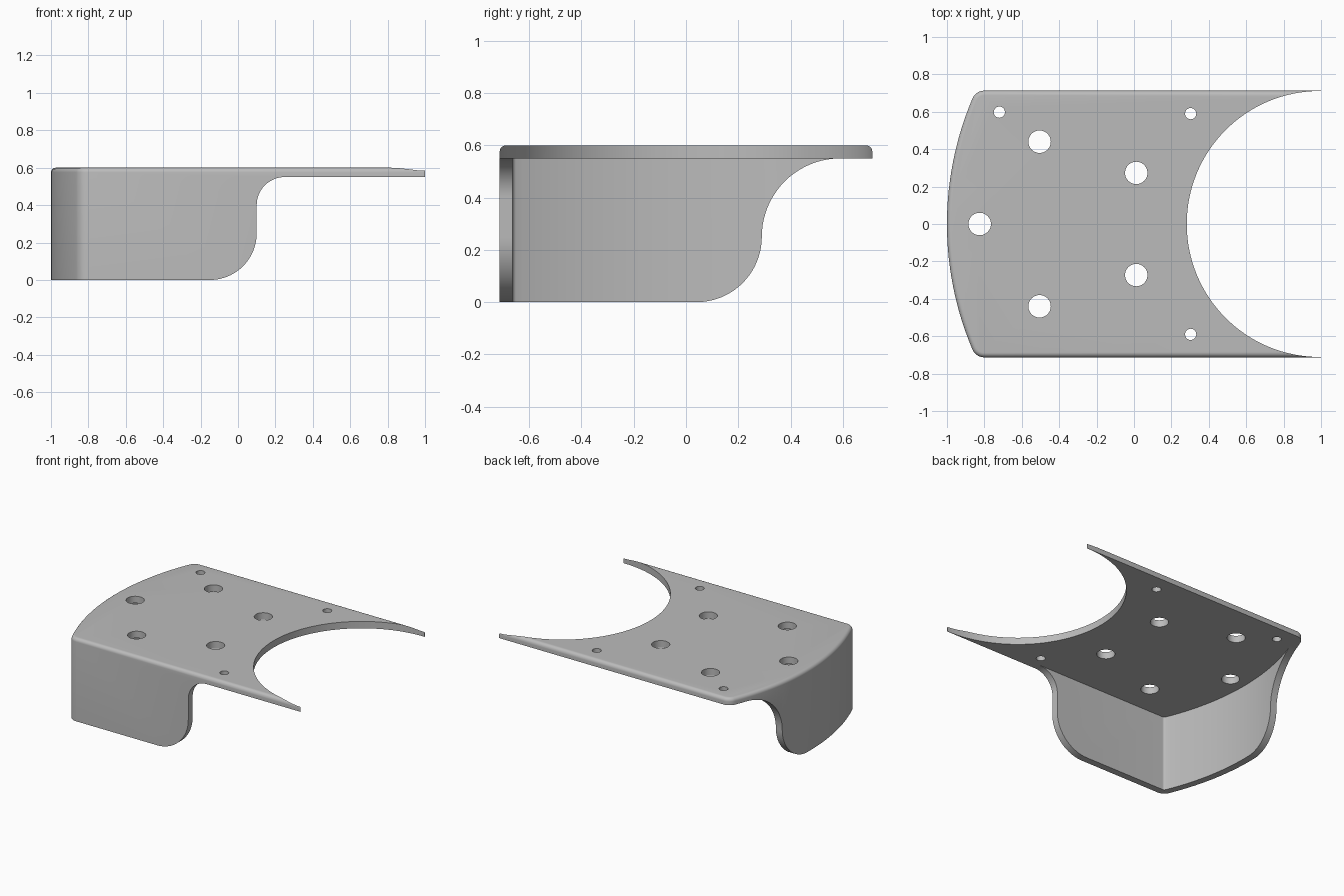
import bpy, bmesh
from math import sin, cos, pi, asin, sqrt, radians
from mathutils import Vector

old = bpy.data.objects.get("Cube")
if old:
    bpy.data.objects.remove(old, do_unlink=True)

HALF_W, BOW_R, BOW_X = 0.713, 1.72, 0.72
PLATE_Z, TOP, WALL, ROUND = 0.55, 0.6, 0.05, 0.025

grey = bpy.data.materials.new("plain grey")
grey.use_nodes = True
grey.diffuse_color = (0.5, 0.5, 0.5, 1)
grey.node_tree.nodes["Principled BSDF"].inputs["Base Color"].default_value = (0.5, 0.5, 0.5, 1)


def arc(cx, cy, r, a0, a1, n):
    return [(cx + r * cos(a0 + (a1 - a0) * i / n), cy + r * sin(a0 + (a1 - a0) * i / n))
            for i in range(n + 1)]


def loft(name, rings):
    """Closed solid through rings that share a point count."""
    bm = bmesh.new()
    loops = [[bm.verts.new(p) for p in ring] for ring in rings]
    bm.faces.new(loops[0])
    bm.faces.new(loops[-1])
    n = len(loops[0])
    for a, b in zip(loops, loops[1:]):
        for i in range(n):
            j = (i + 1) % n
            bm.faces.new((a[i], a[j], b[j], b[i]))
    bmesh.ops.remove_doubles(bm, verts=bm.verts, dist=1e-5)
    bmesh.ops.recalc_face_normals(bm, faces=bm.faces)
    mesh = bpy.data.meshes.new(name)
    bm.to_mesh(mesh)
    bm.free()
    ob = bpy.data.objects.new(name, mesh)
    bpy.context.collection.objects.link(ob)
    mesh.materials.append(grey)
    return ob


def prism(name, pts, lo, hi, place):
    return loft(name, [[place(u, v, w) for u, v in pts] for w in (lo, hi)])


def along_x(u, v, w):
    return Vector((w, u, v))


def along_y(u, v, w):
    return Vector((u, w, v))


def along_z(u, v, w):
    return Vector((u, v, w))


def corner(inset, fillet):
    """Fillet centre and bow angle where the bowed side meets the front side."""
    cy = HALF_W - inset - fillet
    reach = BOW_R - inset - fillet
    return BOW_X - sqrt(reach ** 2 - cy ** 2), cy, asin(cy / reach)


def outline(inset):
    r = 0.07 - inset
    cx, cy, t = corner(inset, r)
    return ([(1, -cy - r)] + arc(cx, -cy, r, 1.5 * pi, pi + t, 10)
            + arc(BOW_X, 0, BOW_R - inset, pi + t, pi - t, 48)[1:-1]
            + arc(cx, cy, r, pi - t, pi / 2, 10) + [(1, cy + r)])


def cut(target, cutter):
    mod = target.modifiers.new("cut", 'BOOLEAN')
    mod.operation, mod.solver, mod.object = 'DIFFERENCE', 'EXACT', cutter
    bpy.context.view_layer.objects.active = target
    bpy.ops.object.modifier_apply(modifier=mod.name)
    bpy.data.objects.remove(cutter, do_unlink=True)


# Outer block with a rounded top rim
rings = [[along_z(x, y, 0) for x, y in outline(0)]]
for i in range(7):
    a = pi / 2 * i / 6
    rings.append([along_z(x, y, TOP - ROUND + ROUND * sin(a))
                  for x, y in outline(ROUND * (1 - cos(a)))])
body = loft("bracket_cover", rings)

# Hollow below the plate, leaving the bowed wall and the front wall
cx, cy, t = corner(WALL, 0.02)
hollow = ([(1.5, -cy - 0.02)] + arc(cx, -cy, 0.02, 1.5 * pi, pi + t, 6)
          + arc(BOW_X, 0, BOW_R - WALL, pi + t, pi - 0.57, 56)[1:] + [(1.5, 0.9)])
cut(body, prism("hollow_cutter", hollow, -0.2, PLATE_Z, along_z))


# S-shaped free ends of the two walls
def s_curve(start, low_r, high_r):
    end = start + low_r
    return (arc(start, low_r, low_r, -pi / 2, 0, 20)
            + arc(end + high_r, PLATE_Z - high_r, high_r, pi, pi / 2, 20)
            + [(1.5, PLATE_Z), (1.5, -0.2), (start, -0.2)])


cut(body, prism("front_wall_cutter", s_curve(-0.15, 0.25, 0.15), -1, 1, along_y))
cut(body, prism("bowed_wall_cutter", s_curve(0.04, 0.25, 0.30), -1.3, 1.3, along_x))

# Round bay at the open end of the plate, then the drilled holes
drills = [(0.993, 0, 0.711, 128), (-0.825, 0, 0.06, 40), (-0.72, 0.598, 0.03, 32)]
for s in (-1, 1):
    drills += [(-0.505, s * 0.44, 0.06, 40), (0.012, s * 0.273, 0.06, 40),
               (0.303, s * 0.59, 0.03, 32)]
for x, y, r, n in drills:
    cut(body, prism("drill", arc(x, y, r, 0, 2 * pi, n)[:-1], 0.4, 0.8, along_z))

# Smooth curved faces, keep hard edges
bpy.ops.object.select_all(action='DESELECT')
body.select_set(True)
bpy.context.view_layer.objects.active = body
bpy.ops.object.shade_smooth_by_angle(angle=radians(30))
